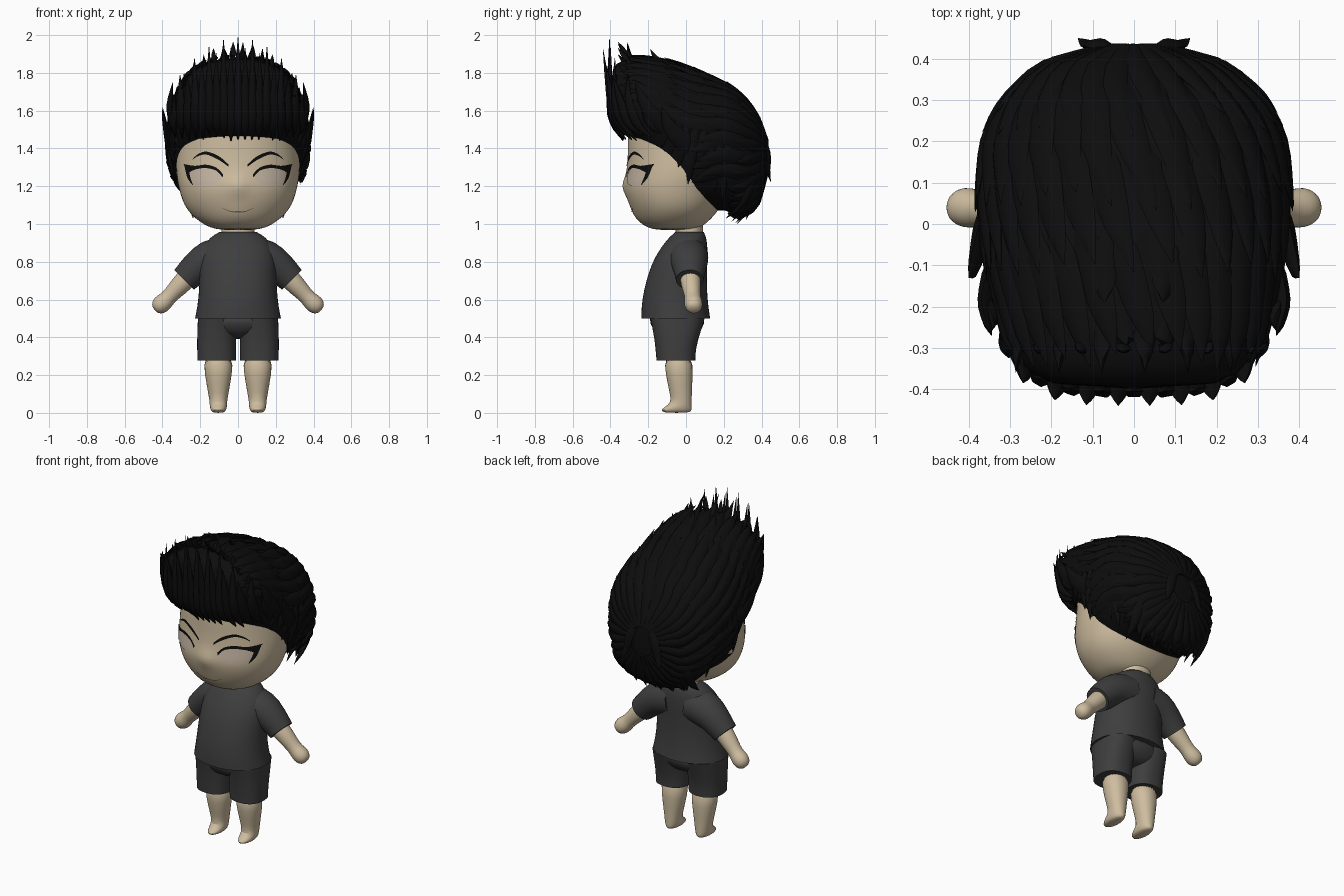
import bpy, bmesh, math, random
from mathutils import Vector
from mathutils.bvhtree import BVHTree

if "Cube" in bpy.data.objects:
    bpy.data.objects.remove(bpy.data.objects["Cube"])

random.seed(4)


def material(name, rgb):
    m = bpy.data.materials.new(name)
    m.diffuse_color = (*rgb, 1)
    m.use_nodes = True
    m.node_tree.nodes["Principled BSDF"].inputs["Base Color"].default_value = m.diffuse_color
    return m


SKIN = material("skin", (0.62, 0.51, 0.35))
EYE = material("eye", (0.58, 0.48, 0.38))
CLOTH = material("charcoal cloth", (0.048, 0.048, 0.05))
BLACK = material("black hair", (0.004, 0.004, 0.004))
LIP = material("mouth brown", (0.22, 0.15, 0.09))


def make(name, verts, faces, mat, mirror=False, subsurf=0, crease=False, closed=True):
    me = bpy.data.meshes.new(name)
    bm = bmesh.new()
    vs = [bm.verts.new(v) for v in verts]
    for f in faces:
        bm.faces.new([vs[i] for i in f])
    if closed:
        bmesh.ops.recalc_face_normals(bm, faces=bm.faces)
    if crease:
        layer = bm.edges.layers.float.new("crease_edge")
        for f in bm.faces:
            if len(f.verts) > 4:
                for e in f.edges:
                    e[layer] = 1.0
    for f in bm.faces:
        f.smooth = True
    bm.to_mesh(me)
    bm.free()
    me.set_sharp_from_angle(angle=math.radians(60))
    me.materials.append(mat)
    ob = bpy.data.objects.new(name, me)
    bpy.context.collection.objects.link(ob)
    if mirror:
        ob.modifiers.new("mirror", "MIRROR")
    if subsurf:
        s = ob.modifiers.new("smooth", "SUBSURF")
        s.levels = s.render_levels = subsurf
    return ob


def skin_rings(rings, base=0):
    n = len(rings[0])
    faces = [[base + i * n + j, base + i * n + (j + 1) % n,
              base + (i + 1) * n + (j + 1) % n, base + (i + 1) * n + j]
             for i in range(len(rings) - 1) for j in range(n)]
    faces += [[base + j for j in range(n)][::-1], [base + (len(rings) - 1) * n + j for j in range(n)]]
    return [p for r in rings for p in r], faces


def loft(name, rings, mat, **kw):
    return make(name, *skin_rings(rings), mat, **kw)


def spow(v, n=2.0):
    return math.copysign(abs(v) ** (2 / n), v)


def oval(z, w, yf, yb, cx=0, n=2.1, count=24):
    """Horizontal rounded section between front yf and back yb."""
    out = []
    for k in range(count):
        a = 2 * math.pi * k / count
        out.append(Vector((cx + w * spow(math.cos(a), n),
                           (yf + yb) / 2 + (yb - yf) / 2 * spow(math.sin(a), n), z)))
    return out


def tube(path, radii, count=16):
    rings = []
    for i, p in enumerate(path):
        t = (Vector(path[min(i + 1, len(path) - 1)]) - Vector(path[max(i - 1, 0)])).normalized()
        s = Vector((0, 1, 0))
        u = t.cross(s).normalized()
        rings.append([Vector(p) + radii[i] * (math.cos(a) * u + math.sin(a) * s)
                      for a in (2 * math.pi * k / count for k in range(count))])
    return rings


# Head: stacked sections with a soft nose and lip bump
head_rows = [(0.967, .08, -.15, .04), (.98, .15, -.205, .075), (1.01, .20, -.248, .115), (1.05, .25, -.272, .155),
             (1.1, .285, -.297, .19), (1.15, .303, -.315, .215), (1.2, .316, -.325, .24), (1.25, .325, -.318, .265),
             (1.3, .329, -.312, .285), (1.4, .327, -.307, .31), (1.5, .32, -.312, .32), (1.6, .29, -.28, .3),
             (1.7, .23, -.21, .23), (1.76, .13, -.12, .13)]
head_rings = [oval(*r, count=40) for r in head_rows]
for ring in head_rings:
    for p in ring:
        if p.y < 0:
            p.y -= .03 * math.exp(-(p.x / .035) ** 2 - ((p.z - 1.2) / .04) ** 2)
            p.y -= .012 * math.exp(-(p.x / .07) ** 2 - ((p.z - 1.06) / .03) ** 2)
head = loft("head", head_rings, SKIN, subsurf=1)
loft("neck", [oval(z, .088, -.055, .09) for z in (.92, .96, 1.01)], SKIN)

# Face details: thin patches projected onto the head
bpy.context.view_layer.update()
face = BVHTree.FromObject(head, bpy.context.evaluated_depsgraph_get())


def sample(pts, t):
    f = t * (len(pts) - 1)
    i = min(int(f), len(pts) - 2)
    p = [Vector((*q, 0)) for q in (pts[max(i - 1, 0)], pts[i], pts[i + 1], pts[min(i + 2, len(pts) - 1)])]
    u = f - i
    return .5 * (2 * p[1] + (p[2] - p[0]) * u + (2 * p[0] - 5 * p[1] + 4 * p[2] - p[3]) * u * u
                 + (3 * p[1] - p[0] - 3 * p[2] + p[3]) * u ** 3)


def patch(name, top, bottom, mat, off, rows=4, cols=20):
    verts = []
    for i in range(rows + 1):
        for j in range(cols + 1):
            q = sample(top, j / cols).lerp(sample(bottom, j / cols), i / rows)
            hit = face.ray_cast(Vector((q.x, -1, q.y)), Vector((0, 1, 0)))[0]
            verts.append((q.x, hit.y - off, q.y))
    c = cols + 1
    faces = [[i * c + j, (i + 1) * c + j, (i + 1) * c + j + 1, i * c + j + 1]
             for i in range(rows) for j in range(cols)]
    make(name, verts, faces, mat, mirror=True, closed=False)


lid = [(.084, 1.25), (.115, 1.283), (.17, 1.298), (.225, 1.293), (.264, 1.275)]
patch("eyes", lid, [(.084, 1.248), (.115, 1.214), (.17, 1.203), (.225, 1.208), (.26, 1.24)], EYE, .004, rows=8)
patch("upper_lashes", [(.078, 1.262), (.115, 1.298), (.17, 1.314), (.23, 1.308), (.288, 1.318)],
      [(.082, 1.246), (.115, 1.282), (.17, 1.296), (.225, 1.289), (.268, 1.268)], BLACK, .007)
patch("outer_lashes", [(.262, 1.295), (.252, 1.245), (.238, 1.208)],
      [(.283, 1.305), (.268, 1.245), (.24, 1.205)], BLACK, .007)
patch("eyebrows", [(.05, 1.315), (.10, 1.358), (.165, 1.383), (.21, 1.371), (.24, 1.345)],
      [(.05, 1.303), (.10, 1.338), (.165, 1.367), (.21, 1.36), (.24, 1.341)], BLACK, .006)
patch("mouth", [(0, 1.068), (.04, 1.069), (.082, 1.086)],
      [(0, 1.062), (.04, 1.064), (.082, 1.083)], LIP, .004, rows=1)

# Shirt body and sleeves
shirt = [(.50, .23, -.238, .13), (.56, .217, -.238, .12), (.65, .207, -.225, .112), (.75, .205, -.197, .112),
         (.82, .2, -.168, .115), (.88, .185, -.13, .115), (.93, .15, -.09, .108), (.957, .10, -.057, .095)]
loft("shirt", [oval(*r) for r in shirt], CLOTH, subsurf=1, crease=True)
loft("sleeves", tube([(.06, .01, .83), (.16, .015, .815), (.225, .02, .765), (.285, .02, .705)],
                     [.11, .107, .088, .075]), CLOTH, mirror=True, subsurf=1, crease=True)

# Arms with rounded hands
loft("arms", tube([(.2, .02, .78), (.27, .022, .715), (.32, .028, .662), (.362, .034, .618), (.383, .038, .595),
                   (.41, .04, .572), (.432, .04, .553), (.442, .04, .545)],
                  [.055, .057, .051, .041, .047, .051, .039, .018]), SKIN, mirror=True, subsurf=1)

# Shorts
loft("shorts_seat", [oval(*r) for r in [(.39, .07, -.1, .03), (.42, .19, -.165, .07), (.47, .215, -.19, .1),
                                        (.53, .21, -.205, .105)]], CLOTH, subsurf=1)
loft("shorts_legs", [oval(*r, cx=.113, n=2.4) for r in [(.277, .103, -.157, .05), (.34, .104, -.162, .052),
                     (.42, .104, -.172, .075), (.5, .1, -.19, .1)]], CLOTH, mirror=True, subsurf=1, crease=True)

# Legs and feet
loft("legs", [oval(*r, cx=.104) for r in [(.31, .083, -.12, .037), (.2, .072, -.108, .036), (.1, .053, -.085, .031),
              (.055, .046, -.078, .03), (.03, .046, -.115, .03), (.014, .04, -.135, .03), (0, .03, -.12, .02)]],
     SKIN, mirror=True, subsurf=1)

# Hair volume: sections along y (y, bottom, top, half width)
hair_rows = [(-.40, 1.60, 1.83, .22), (-.34, 1.48, 1.87, .28), (-.25, 1.43, 1.88, .312), (-.1, 1.22, 1.86, .348),
             (0, 1.06, 1.83, .365), (.1, 1.06, 1.79, .37), (.2, 1.08, 1.745, .36), (.3, 1.04, 1.68, .315),
             (.37, 1.09, 1.58, .24), (.41, 1.17, 1.52, .16), (.43, 1.26, 1.45, .08)]


def hair_point(y, a, lift=0.0):
    y = min(max(y, -.40), .43)
    i = max(k for k in range(len(hair_rows) - 1) if hair_rows[k][0] <= y)
    p, q = hair_rows[i], hair_rows[i + 1]
    t = (y - p[0]) / (q[0] - p[0])
    zb, zt, w = (p[k] + (q[k] - p[k]) * t for k in (1, 2, 3))
    return Vector(((w + lift) * spow(math.cos(a), 2.3), y,
                   (zb + zt) / 2 + ((zt - zb) / 2 + lift) * spow(math.sin(a), 2.3)))


loft("hair_volume", [[hair_point(r[0], 2 * math.pi * k / 32) for k in range(32)] for r in hair_rows],
     BLACK, subsurf=1)

# Hair locks: flattened tapering strands collected in one mesh
lock_verts, lock_faces = [], []


def lock(path, width, thick, root=.5):
    path = [Vector(p) for p in path]
    n, rings = 9, []
    pts = []
    for k in range(n):
        f = k / (n - 1) * (len(path) - 1)
        i = min(int(f), len(path) - 2)
        a, b = path[i], path[i + 1]
        m0 = (b - path[i - 1]) / 2 if i else b - a
        m1 = (path[i + 2] - a) / 2 if i + 2 < len(path) else b - a
        u = f - i
        pts.append(a * (2 * u**3 - 3 * u * u + 1) + m0 * (u**3 - 2 * u * u + u)
                   + b * (3 * u * u - 2 * u**3) + m1 * (u**3 - u * u))
    for k, p in enumerate(pts):
        t = (pts[min(k + 1, n - 1)] - pts[max(k - 1, 0)]).normalized()
        nrm = p - Vector((0, .03, 1.42))
        nrm = (nrm - t * nrm.dot(t)).normalized()
        side = t.cross(nrm)
        s = k / (n - 1)
        size = min(root + s * 2, 1) * max(1 - s ** 3, .02)
        rings.append([p + size * (math.cos(c) * width * side + math.sin(c) * thick * nrm)
                      for c in (math.pi * j / 3 for j in range(6))])
    v, f = skin_rings(rings, len(lock_verts))
    lock_verts.extend(v)
    lock_faces.extend(f)


# Strands flowing from the whorl at the back
for layer, (y0, y1) in enumerate([(.0, -.33), (.22, -.12), (.36, .06), (.43, .24)]):
    for k in range(30):
        a = 2 * math.pi * (k + layer * .5) / 30
        s = math.sin(a)
        end = y1 + random.uniform(-.03, .03)
        if s < -.1:
            end = max(end, .03 if s > -.5 else .22)
        if end > y0 - .1:
            continue
        path = []
        for j in range(5):
            t = j / 4
            path.append(hair_point(y0 + (end - y0) * t, a + .22 * (1 - t), -.008 + .016 * t + .012 * t ** 4))
        lock(path, .045 if layer < 3 else .034, .016)

# Upswept front strands, whose lower ends make the jagged hairline
for k in range(19):
    x = -.342 + .038 * k
    yb = -.335 * math.sqrt(1 - (x / .365) ** 2)
    ym = -.405 * math.sqrt(1 - (x / .375) ** 4)
    tip = 1.995 - 2.2 * x * x - (0 if k % 2 else .06)
    low = 1.44 + random.uniform(0, .035)
    lock([(x * .97, yb, low), (x, (yb + ym) / 2 - .015, 1.53), (x, ym, 1.66),
          (x * 1.01, ym - (.0 if k % 2 else .035), tip)], .036, .024, root=.1)
for k in range(12):
    x = -.275 + .05 * k
    lock([(x, -.05, 1.80 - x * x * 1.6), (x, -.19, 1.85 - x * x * 1.6), (x * 1.02, -.29, 1.88 - x * x * 1.8),
          (x * 1.04, -.36 + .05 * (k % 2), 1.965 - x * x * 2.2)], .035, .022)

for s in (1, -1):
    # Crown flicks and outward side tips
    lock([(s * .06, .02, 1.80), (s * .07, -.08, 1.845), (s * .07, -.15, 1.87), (s * .07, -.19, 1.925)], .035, .018)
    lock([(s * .34, .06, 1.36), (s * .37, -.02, 1.44), (s * .385, -.09, 1.52), (s * .40, -.13, 1.62)], .05, .02)
    lock([(s * .33, -.05, 1.46), (s * .355, -.16, 1.56), (s * .36, -.22, 1.64), (s * .345, -.27, 1.75)], .045, .02)
    # Temple and sideburn points
    for y, z in [(-.22, 1.46), (-.17, 1.44), (-.13, 1.40), (-.08, 1.37), (-.04, 1.30), (.01, 1.21),
                 (.06, 1.26), (.11, 1.21), (.15, 1.17), (.19, 1.11)]:
        x = .33 * math.sqrt(1 - (y / .33) ** 2) + (.008 if z > 1.3 else 0)
        top = hair_point(y + .04, .15)
        lock([(s * top.x, top.y, top.z), (s * (x + top.x + .02) / 2, y + .02, (z + top.z) / 2), (s * x, y, z)],
             .034, .02)
    # Nape points
    for k in range(7):
        x = s * (.015 + .038 * k)
        z = 1.0 + .5 * x * x + .02 * (k % 2)
        lock([(x * .8, .42 - x * x, 1.36), (x, .40 - x * x, 1.2), (x, .35 - x * x, 1.1),
              (x * .98, .27 + .05 * (k % 2) - x * x, z)], .034, .02)
    # Back flicks
    lock([(s * .05, .42, 1.45), (s * .09, .435, 1.36), (s * .11, .435, 1.28), (s * .135, .45, 1.22)], .03, .015)

make("hair_locks", lock_verts, lock_faces, BLACK)
